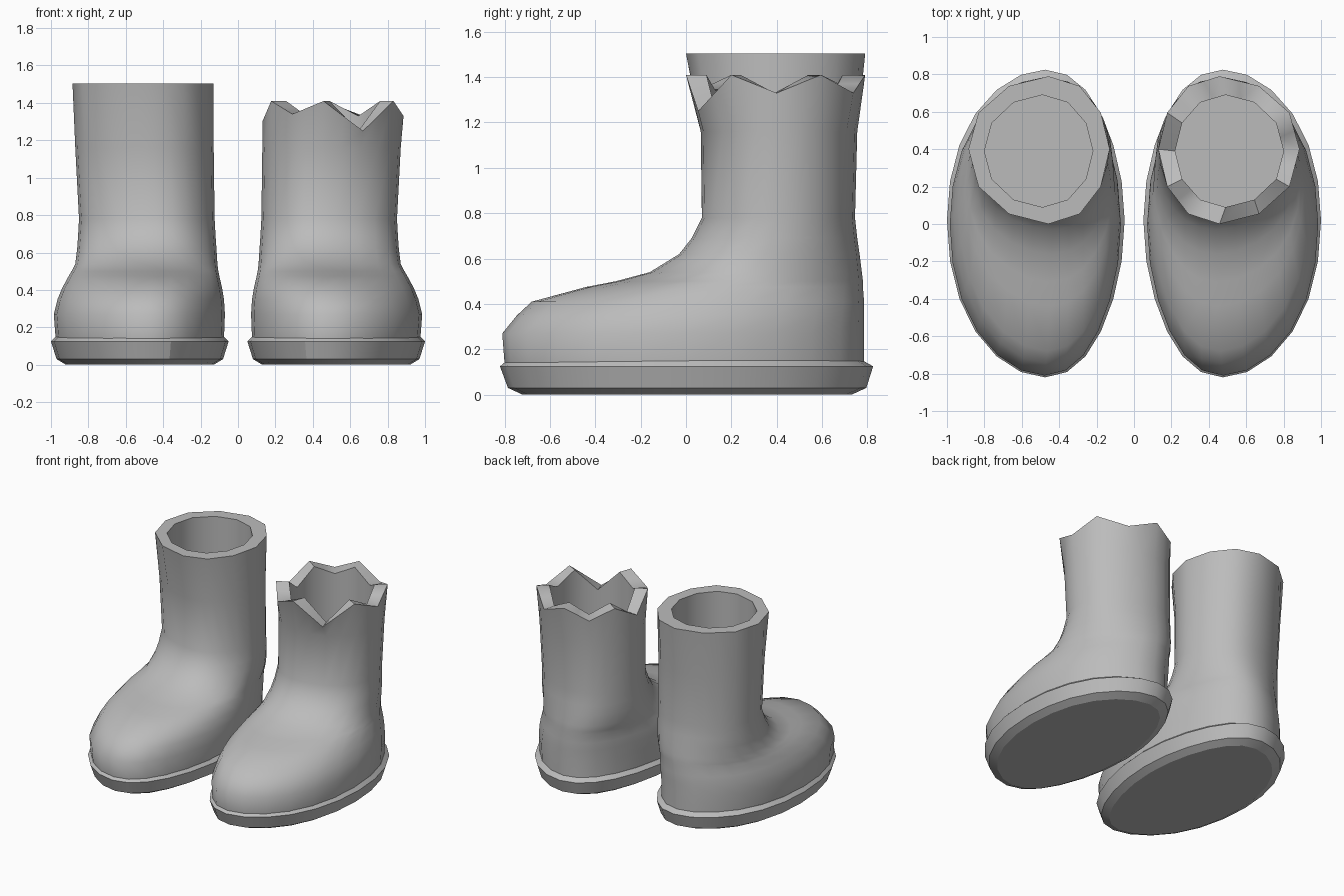
import bpy, bmesh, math

if "Cube" in bpy.data.objects:
    bpy.data.objects.remove(bpy.data.objects["Cube"])

N = 24  # points per ring

grey = bpy.data.materials.new("grey")
grey.diffuse_color = (0.5, 0.5, 0.5, 1)
grey.use_nodes = True
grey.node_tree.nodes["Principled BSDF"].inputs["Base Color"].default_value = grey.diffuse_color


def ring(z, front, back, mid, x_in, x_out, side, shift=0.05):
    """Egg-shaped ring; starts at the toe and runs round the outer side."""
    cx, hx = (x_in + x_out) / 2, (x_out - x_in) / 2
    pts = []
    for i in range(N):
        a = math.tau * i / N
        c, s = math.cos(a), math.sin(a)
        y = mid - c * ((mid - front) if c > 0 else (back - mid))
        pts.append([side * (cx + hx * s - shift * c ** 4), y, z])
    return pts


def twelve_sided(pts):
    """Flatten every second point onto the edge between its neighbours."""
    for i in range(1, N, 2):
        a, b = pts[i - 1], pts[(i + 1) % N]
        pts[i] = [(p + q) / 2 for p, q in zip(a, b)]
    return pts


def loft(name, rings, angle, cap_start=True):
    bm = bmesh.new()
    loops = [[bm.verts.new(p) for p in r] for r in rings]
    for a, b in zip(loops, loops[1:]):
        for i in range(N):
            j = (i + 1) % N
            bm.faces.new((a[i], a[j], b[j], b[i]))
    bm.faces.new(loops[0])
    bm.faces.new(loops[-1])
    bmesh.ops.recalc_face_normals(bm, faces=bm.faces)
    me = bpy.data.meshes.new(name)
    bm.to_mesh(me)
    bm.free()
    me.materials.append(grey)
    ob = bpy.data.objects.new(name, me)
    bpy.context.collection.objects.link(ob)
    bpy.ops.object.select_all(action='DESELECT')
    ob.select_set(True)
    bpy.context.view_layer.objects.active = ob
    bpy.ops.object.shade_smooth_by_angle(angle=math.radians(angle))
    return ob


# height, front y, back y, widest y, inner x, outer x
SOLE = [(0.0, -0.72, 0.73, 0.02, 0.13, 0.92),
        (0.03, -0.785, 0.795, 0.02, 0.08, 0.97),
        (0.125, -0.82, 0.825, 0.02, 0.05, 1.0),
        (0.15, -0.79, 0.78, 0.02, 0.075, 0.975)]
BODY = [(0.14, -0.80, 0.785, 0.0, 0.075, 0.975),
        (0.27, -0.81, 0.785, 0.0, 0.07, 0.985),
        (0.35, -0.745, 0.785, 0.05, 0.075, 0.965),
        (0.41, -0.68, 0.785, 0.10, 0.085, 0.94),
        (0.475, -0.44, 0.78, 0.16, 0.10, 0.905),
        (0.50, -0.31, 0.78, 0.22, 0.105, 0.89),
        (0.54, -0.16, 0.775, 0.29, 0.11, 0.87),
        (0.62, -0.03, 0.765, 0.35, 0.115, 0.86),
        (0.69, 0.025, 0.755, 0.38, 0.12, 0.855),
        (0.78, 0.07, 0.745, 0.40, 0.125, 0.85),
        (1.16, 0.065, 0.755, 0.40, 0.13, 0.87)]
RIM = (0.0, 0.79, 0.40, 0.13, 0.885)
HOLE = (0.09, 0.69, 0.39, 0.22, 0.80)
TORN = [1.41, 1.25, 1.41, 1.33, 1.41, 1.33, 1.41, 1.34, 1.41, 1.30, 1.41, 1.34]

for side, label, heights in ((-1, "plain", [1.505] * 12), (1, "torn", TORN)):
    loft(label + "_boot_sole", [ring(*r, side) for r in SOLE], 25)

    # boot body, rim and inner lining as one closed surface
    rim = ring(1.5, *RIM, side)
    lip = ring(1.5, *HOLE, side, 0.02)
    for r in (rim, lip):
        for k, h in enumerate(heights):
            r[2 * k][2] = h
        twelve_sided(r)
    floor = twelve_sided(ring(0.7, *HOLE, side, 0.02))
    loft(label + "_boot", [ring(*r, side) for r in BODY] + [rim, lip, floor], 50)
